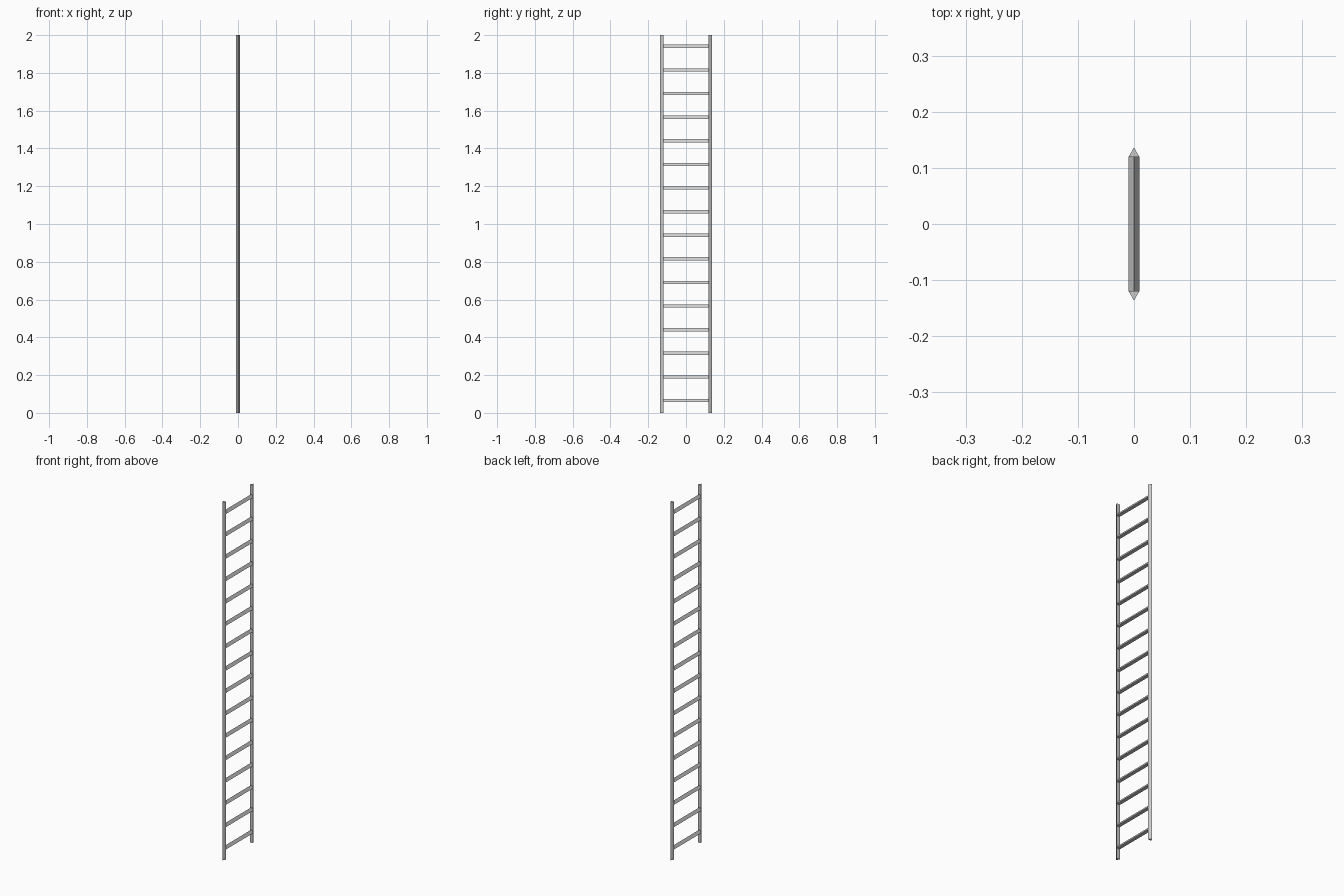
import bpy
from math import pi

if "Cube" in bpy.data.objects:
    bpy.data.objects.remove(bpy.data.objects["Cube"])

RADIUS = 0.0115      # circumradius of the triangular bars
RAIL_Y = 0.125       # rail centre line
INNER_Y = RAIL_Y - RADIUS / 2
RUNGS = 16
HEIGHT = 2.0


def tri_bar(name, length, location, rotation):
    """Capped three-sided prism; its local +Y edge is the apex."""
    bpy.ops.mesh.primitive_cylinder_add(
        vertices=3, radius=RADIUS, depth=length,
        location=location, rotation=rotation)
    bar = bpy.context.object
    bar.name = name
    return bar


# Upright rails, flat side inwards and sharp edge outwards
for side, label in ((1, "back"), (-1, "front")):
    tri_bar(f"rail_{label}", HEIGHT, (0, side * RAIL_Y, HEIGHT / 2),
            (0, 0, 0 if side > 0 else pi))

# Rungs, sharp edge upwards, spanning between the flat rail sides
step = HEIGHT / RUNGS
for i in range(RUNGS):
    tri_bar(f"rung_{i + 1:02d}", 2 * INNER_Y, (0, 0, step * (i + 0.5)),
            (pi / 2, 0, 0))
